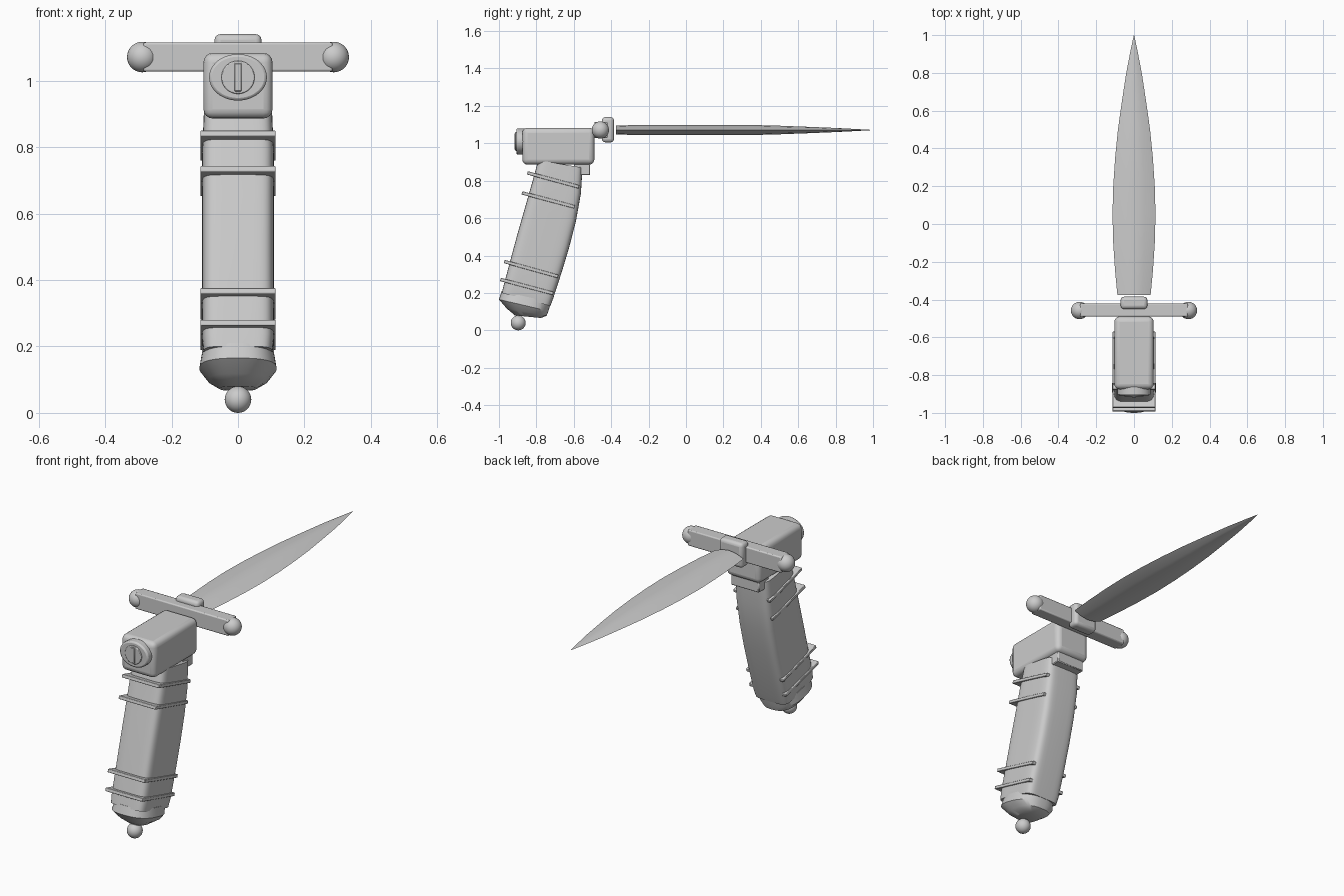
import bpy, bmesh, math
from mathutils import Vector, Matrix

if "Cube" in bpy.data.objects:
    bpy.data.objects.remove(bpy.data.objects["Cube"])

steel = bpy.data.materials.new("grey steel")
steel.diffuse_color = (0.6, 0.6, 0.6, 1)
steel.use_nodes = True
steel.node_tree.nodes["Principled BSDF"].inputs["Base Color"].default_value = steel.diffuse_color


def finish(bm, name, angle=35, bevel=0, segments=3):
    bmesh.ops.recalc_face_normals(bm, faces=bm.faces)
    me = bpy.data.meshes.new(name)
    bm.to_mesh(me)
    bm.free()
    me.materials.append(steel)
    ob = bpy.data.objects.new(name, me)
    bpy.context.collection.objects.link(ob)
    if bevel:
        m = ob.modifiers.new("rounded edges", 'BEVEL')
        m.width, m.segments = bevel, segments
    bpy.context.view_layer.objects.active = ob
    ob.select_set(True)
    bpy.ops.object.shade_smooth_by_angle(angle=math.radians(angle))
    ob.select_set(False)
    return ob


def box(name, lo, hi, bevel=0, segments=3):
    bm = bmesh.new()
    lo, hi = Vector(lo), Vector(hi)
    bmesh.ops.create_cube(bm, size=1, matrix=Matrix.Translation((lo + hi) / 2)
                          @ Matrix.Diagonal((*(hi - lo), 1)))
    return finish(bm, name, 35, bevel, segments)


def ball(name, centre, r):
    bm = bmesh.new()
    bmesh.ops.create_uvsphere(bm, u_segments=32, v_segments=16, radius=r,
                              matrix=Matrix.Translation(centre))
    return finish(bm, name, 60)


def loft(name, stations, power, sides=48, angle=35):
    """Superellipse sections; station = front y, z, back y, z, half width."""
    bm = bmesh.new()
    rings = []
    for y0, z0, y1, z1, hw in stations:
        mid = Vector((0, (y0 + y1) / 2, (z0 + z1) / 2))
        half = Vector((0, (y1 - y0) / 2, (z1 - z0) / 2))
        ring = []
        for i in range(sides):
            t = 2 * math.pi * (i + 0.5) / sides
            c, s = math.cos(t), math.sin(t)
            c = math.copysign(abs(c) ** (2 / power), c)
            s = math.copysign(abs(s) ** (2 / power), s)
            ring.append(bm.verts.new(mid + half * s + Vector((hw * c, 0, 0))))
        rings.append(ring)
    for a, b in zip(rings, rings[1:]):
        for i in range(sides):
            j = (i + 1) % sides
            bm.faces.new((a[i], a[j], b[j], b[i]))
    bm.faces.new(rings[0])
    bm.faces.new(rings[-1])
    return finish(bm, name, angle)


def disc(name, y0, y1, rx, rz, z, bevel):
    bm = bmesh.new()
    bmesh.ops.create_cone(bm, cap_ends=True, segments=40, radius1=1, radius2=1, depth=1,
                          matrix=Matrix.Translation((0, (y0 + y1) / 2, z))
                          @ Matrix.Diagonal((rx, y1 - y0, rz, 1))
                          @ Matrix.Rotation(math.pi / 2, 4, 'X'))
    ob = finish(bm, name)
    m = ob.modifiers.new("rim", 'BEVEL')
    m.width, m.segments, m.limit_method = bevel, 2, 'ANGLE'
    return ob


# Curved grip
loft("grip", [(-.79, .91, -.553, .87, .103), (-.82, .80, -.562, .73, .108),
              (-.86, .66, -.588, .585, .108), (-.90, .52, -.624, .445, .108),
              (-.935, .39, -.663, .315, .108), (-.975, .24, -.71, .17, .108),
              (-.985, .20, -.725, .13, .104)], 6)

# Flat bands around the grip, square to its slant
for k, (y0, z0, y1, z1) in enumerate([(-.848, .842, -.572, .767), (-.877, .735, -.595, .66),
                                      (-.972, .368, -.684, .288), (-.992, .272, -.71, .197)]):
    bm = bmesh.new()
    tilt = math.atan2(z1 - z0, y1 - y0)
    length = math.hypot(z1 - z0, y1 - y0)
    bmesh.ops.create_cube(bm, size=1, matrix=Matrix.Translation((0, (y0 + y1) / 2, (z0 + z1) / 2))
                          @ Matrix.Rotation(tilt, 4, 'X')
                          @ Matrix.Diagonal((.226, length, .018, 1)))
    finish(bm, f"grip_band_{k + 1}", 35, .003, 2)

# Pommel cap and ball
loft("pommel", [(-.985, .21, -.722, .15, .108), (-1.0, .165, -.735, .103, .116),
                (-.96, .118, -.745, .078, .09), (-.915, .08, -.775, .066, .055)], 2.6)
ball("pommel_ball", (0, -.897, .04), .04)

# Head block, the stop under it, and the slotted end cap
box("head_block", (-.104, -.875, .886), (.104, -.49, 1.083), .028, 4)
box("head_stop", (-.085, -.60, .83), (.085, -.512, .90), .004, 1)
disc("end_cap", -.907, -.86, .087, .07, 1.01, .008)
disc("end_cap_centre", -.913, -.89, .05, .05, 1.01, .003)
box("end_cap_slot", (-.011, -.918, .968), (.011, -.90, 1.052), .002, 1)

# Cross guard with ball ends
box("guard_bar", (-.285, -.49, 1.027), (.285, -.42, 1.115), .006, 2)
for side in (-1, 1):
    ball("guard_ball", (side * .288, -.458, 1.071), .046)
box("blade_collar", (-.071, -.45, 1.005), (.071, -.385, 1.14), .018, 3)

# Leaf-shaped blade, lens-shaped in section
outline = [(-.375, .088), (-.25, .1), (-.1, .11), (.05, .114), (.2, .11), (.35, .1),
           (.5, .085), (.65, .064), (.8, .041), (.92, .018), (1.0, .001)]
bm = bmesh.new()
rows = []
for y, w in outline:
    t = .027 * min(1, w / .1)
    pts = [(-1, 0), (-.5, .72), (0, 1), (.5, .72), (1, 0), (.5, -.72), (0, -1), (-.5, -.72)]
    rows.append([bm.verts.new((w * u, y, 1.071 + t * v)) for u, v in pts])
for a, b in zip(rows, rows[1:]):
    for i in range(8):
        j = (i + 1) % 8
        bm.faces.new((a[i], a[j], b[j], b[i]))
bm.faces.new(rows[0])
bm.faces.new(rows[-1])
finish(bm, "blade", 30)
